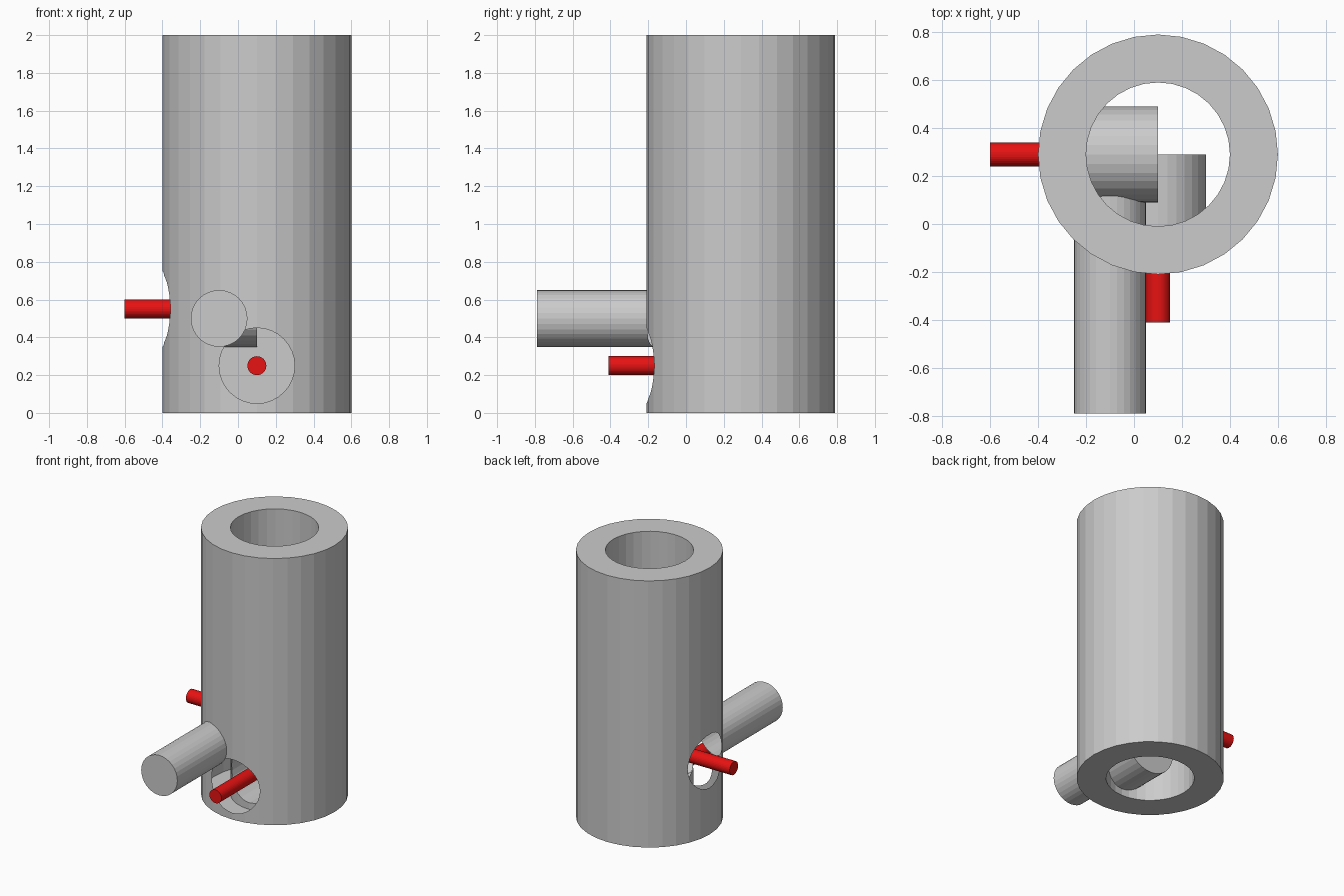
import bpy, bmesh, math
from mathutils import Vector

cube = bpy.data.objects.get("Cube")
if cube:
    bpy.data.objects.remove(cube, do_unlink=True)

AX, AY = 0.1, 0.29          # tube axis
OUTER, INNER, HEIGHT = 0.5, 0.3, 2.0


def make_material(name, rgb):
    m = bpy.data.materials.new(name)
    m.use_nodes = True
    m.diffuse_color = (*rgb, 1)
    m.node_tree.nodes["Principled BSDF"].inputs["Base Color"].default_value = (*rgb, 1)
    return m


grey = make_material("light grey", (0.6, 0.6, 0.6))
red = make_material("red", (0.8, 0.006, 0.006))


def rod(name, start, end, radius, mat=grey):
    """Closed 32-sided cylinder between two points."""
    a, b = Vector(start), Vector(end)
    bm = bmesh.new()
    bmesh.ops.create_cone(bm, cap_ends=True, segments=32, radius1=radius,
                          radius2=radius, depth=(b - a).length)
    turn = (b - a).to_track_quat('Z', 'Y').to_matrix()
    for v in bm.verts:
        v.co = turn @ v.co + (a + b) / 2
    mesh = bpy.data.meshes.new(name)
    bm.to_mesh(mesh)
    bm.free()
    mesh.materials.append(mat)
    ob = bpy.data.objects.new(name, mesh)
    bpy.context.collection.objects.link(ob)
    return ob


def cut(ob, cutter, operation='DIFFERENCE'):
    """Apply a boolean and throw the cutter away."""
    mod = ob.modifiers.new("cut", 'BOOLEAN')
    mod.operation, mod.object, mod.solver = operation, cutter, 'EXACT'
    dg = bpy.context.evaluated_depsgraph_get()
    mesh = bpy.data.meshes.new_from_object(ob.evaluated_get(dg))
    ob.modifiers.clear()
    ob.data = mesh
    bpy.data.objects.remove(cutter, do_unlink=True)


def radii(face):
    return [math.hypot(v.co.x - AX, v.co.y - AY) for v in face.verts]


def remove_faces(ob, rule):
    bm = bmesh.new()
    bm.from_mesh(ob.data)
    bmesh.ops.delete(bm, geom=[f for f in bm.faces if rule(f)], context='FACES')
    bm.to_mesh(ob.data)
    bm.free()


def upright(radius, low, high, name="cutter"):
    return rod(name, (AX, AY, low), (AX, AY, high), radius)


# Side branches: start on the tube axis, run outwards (start, end, radius)
branches = {
    "side_socket": ((AX, AY, 0.55), (AX - 0.6, AY, 0.55), 0.2),
    "front_socket": ((AX, AY, 0.25), (AX, AY - 0.6, 0.25), 0.2),
    "front_pole": ((-0.1, AY, 0.5), (-0.1, -0.79, 0.5), 0.15),
}

# Tube: outer and inner skins with openings, wall left hollow
tube = upright(OUTER, 0, HEIGHT, "tube")
cut(tube, upright(INNER, -0.5, HEIGHT + 0.5))
for spec in branches.values():
    cut(tube, rod("cutter", *spec))


def is_lining(face):
    r = radii(face)
    z = face.calc_center_median().z
    on_end = abs(face.normal.z) > 0.99 and (z < 0.001 or z > HEIGHT - 0.001)
    return not (on_end or min(r) > OUTER - 0.006 or max(r) < INNER + 0.002)


remove_faces(tube, is_lining)

# Branch parts inside the bore, open where they meet the wall
for name, spec in branches.items():
    part = rod(name + "_inside", *spec)
    cut(part, upright(INNER, -0.5, HEIGHT + 0.5), 'INTERSECT')
    remove_faces(part, lambda f: min(radii(f)) > INNER - 0.004)

# Pole outside the tube
pole = rod("front_pole", *branches["front_pole"])
cut(pole, upright(OUTER, -0.5, HEIGHT + 0.5))
remove_faces(pole, lambda f: max(radii(f)) < OUTER + 0.003)

# Red pins through the two sockets
rod("side_pin", (AX - 0.01, AY, 0.55), (-0.6, AY, 0.55), 0.05, red)
rod("front_pin", (AX, AY - 0.01, 0.25), (AX, -0.41, 0.25), 0.05, red)
